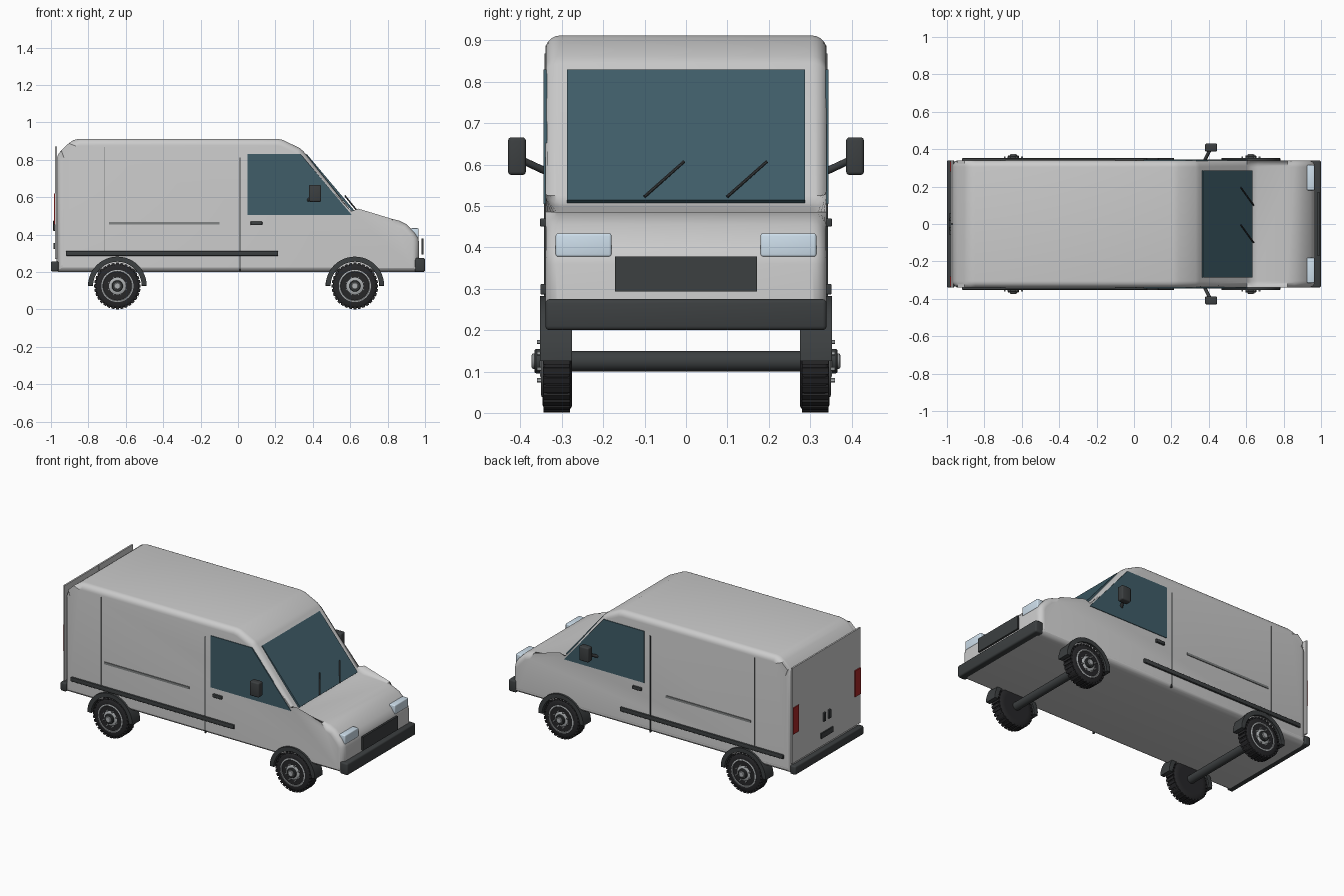
import bpy, bmesh
from math import sin, cos, pi, radians
from mathutils import Vector, Matrix

if "Cube" in bpy.data.objects:
    bpy.data.objects.remove(bpy.data.objects["Cube"])


def mat(name, r, g, b):
    m = bpy.data.materials.new(name)
    m.diffuse_color = (r, g, b, 1)
    m.use_nodes = True
    m.node_tree.nodes["Principled BSDF"].inputs["Base Color"].default_value = m.diffuse_color
    return m


PAINT = mat("paint", .72, .74, .73)
DARK = mat("dark_plastic", .045, .05, .052)
RUBBER = mat("rubber", .02, .02, .022)
GLASS = mat("glass", .05, .11, .14)
LAMP = mat("lamp", .62, .74, .84)
RED = mat("tail_red", .4, .02, .02)
STEEL = mat("steel", .42, .44, .45)
TRIM = mat("trim", .22, .23, .23)


def finish(name, bm, m, smooth=True):
    bmesh.ops.recalc_face_normals(bm, faces=bm.faces)
    me = bpy.data.meshes.new(name)
    bm.to_mesh(me)
    bm.free()
    ob = bpy.data.objects.new(name, me)
    bpy.context.collection.objects.link(ob)
    me.materials.append(m)
    if smooth:
        bpy.ops.object.select_all(action='DESELECT')
        ob.select_set(True)
        bpy.context.view_layer.objects.active = ob
        bpy.ops.object.shade_smooth_by_angle(angle=radians(35))
    return ob


def add_box(bm, lo, hi):
    lo, hi = Vector(lo), Vector(hi)
    mx = Matrix.Translation((lo + hi) / 2) @ Matrix.Diagonal((*(hi - lo), 1))
    return bmesh.ops.create_cube(bm, size=1, matrix=mx)["verts"]


def box(name, lo, hi, m, bevel=0):
    bm = bmesh.new()
    add_box(bm, lo, hi)
    if bevel:
        bmesh.ops.bevel(bm, geom=bm.edges[:], offset=bevel, segments=3, profile=.5, affect='EDGES')
    return finish(name, bm, m)


def side_box(name, x0, x1, z0, z1, y0, y1, m, bevel=0):
    for s, n in ((-1, "right"), (1, "left")):
        a, b = sorted((s * y0, s * y1))
        box(f"{name}_{n}", (x0, a, z0), (x1, b, z1), m, bevel)


def prism(name, pts, y0, y1, m, bevel=0):
    # x-z outline extruded along y, optionally rounding both rims
    bm = bmesh.new()
    a = [bm.verts.new((x, y0, z)) for x, z in pts]
    b = [bm.verts.new((x, y1, z)) for x, z in pts]
    caps = [bm.faces.new(a), bm.faces.new(b)]
    n = len(pts)
    for i in range(n):
        j = (i + 1) % n
        bm.faces.new((a[i], a[j], b[j], b[i]))
    if bevel:
        rim = [e for f in caps for e in f.edges]
        bmesh.ops.bevel(bm, geom=rim, offset=bevel, segments=5, profile=.5, affect='EDGES')
    return finish(name, bm, m)


def rod(name, p, q, r, m, n=12):
    p, q = Vector(p), Vector(q)
    d = q - p
    mx = Matrix.Translation((p + q) / 2) @ d.to_track_quat('Z', 'Y').to_matrix().to_4x4()
    bm = bmesh.new()
    bmesh.ops.create_cone(bm, cap_ends=True, segments=n, radius1=r, radius2=r, depth=d.length, matrix=mx)
    return finish(name, bm, m)


def lathe(bm, c, s, prof, n=40):
    # (radius, y) profile spun about the axle
    rings = [[bm.verts.new((c[0] + r * cos(2 * pi * i / n), s * y, c[1] + r * sin(2 * pi * i / n)))
              for i in range(n)] for r, y in prof]
    for a, b in zip(rings, rings[1:]):
        for i in range(n):
            j = (i + 1) % n
            bm.faces.new((a[i], a[j], b[j], b[i]))
    bm.faces.new(rings[0])
    bm.faces.new(rings[-1])


# Body shell
body = [(-.97, .21), (-.97, .80), (-.962, .828), (-.945, .85), (-.905, .888), (-.88, .905), (-.85, .912),
        (.21, .912), (.24, .906), (.33, .862), (.35, .845), (.605, .525), (.625, .507), (.66, .497),
        (.82, .485), (.86, .475), (.90, .456), (.945, .41), (.962, .385), (.968, .36), (.968, .21), (.96, .2), (-.96, .2)]
prism("body_shell", body, -.34, .34, PAINT, .035)

# Bumpers and grille
box("front_bumper", (.945, -.34, .2), (1, .34, .275), DARK, .01)
box("rear_bumper", (-1, -.34, .203), (-.96, .34, .257), DARK, .008)
box("grille", (.98, -.172, .293), (.992, .172, .378), DARK)

# Windscreen and wipers
top, low = Vector((.368, 0, .83)), Vector((.633, 0, .515))
nrm = Vector((.765, 0, .644))
quad = [top, low, low - nrm * .012, top - nrm * .012]
prism("windscreen", [(v.x, v.z) for v in quad], -.287, .287, GLASS)
for i, y in enumerate((-.1, .1)):
    rod(f"wiper_{i}", (.64, y, .523), (.572, y + .095, .607), .004, DARK, 8)

# Side windows, seams, strips, handles, lamps and rear doors
for s, n in ((-1, "right"), (1, "left")):
    prism("side_window_" + n, [(.05, .505), (.05, .83), (.335, .83), (.608, .505)], s * .33, s * .344, GLASS)
side_box("door_seam", .007, .013, .205, .812, .33, .343, DARK)
side_box("cargo_seam", -.717, -.713, .31, .868, .33, .342, TRIM)
side_box("slide_rail", -.69, -.10, .453, .467, .33, .345, TRIM)
side_box("rub_strip", -.92, .215, .286, .312, .33, .352, DARK, .004)
side_box("door_handle", .067, .13, .45, .47, .33, .353, DARK, .004)
side_box("headlight", .925, .966, .377, .434, .18, .315, LAMP, .006)
side_box("rear_door", -.978, -.968, .27, .87, .002, .34, PAINT)
side_box("tail_light", -.984, -.974, .455, .62, .28, .335, RED)
side_box("rear_handle", -.988, -.974, .42, .475, .015, .035, DARK, .003)
box("plate_mount", (-.986, -.06, .322), (-.974, .06, .355), DARK)

# Mirrors
side_box("mirror", .38, .445, .575, .666, .387, .43, DARK, .008)
for s, n in ((-1, "right"), (1, "left")):
    rod("mirror_arm_" + n, (.375, s * .335, .582), (.405, s * .395, .61), .009, DARK)

# Wheels, axles and arches
tire = [(.085, .275), (.108, .275), (.117, .281), (.119, .288), (.119, .335), (.116, .341), (.106, .347), (.084, .347)]
rim = [(.086, .30), (.086, .349), (.079, .351), (.074, .343), (.045, .347), (.036, .353), (.034, .353)]
hub = [(.03, .34), (.03, .362), (.027, .366), (.019, .366)]
cap = [(.019, .35), (.019, .37), (.015, .373)]
TREADS = 32
for wx, wn in ((-.645, "rear"), (.625, "front")):
    c = (wx, .125)
    rod(wn + "_axle", (wx, -.29, .125), (wx, .29, .125), .025, DARK, 24)
    for s, sn in ((-1, "right"), (1, "left")):
        tag = f"{wn}_{sn}_"
        bm = bmesh.new()
        lathe(bm, c, s, tire)
        for i in range(TREADS):
            vs = add_box(bm, (-.008, s * .312 - .032, .112), (.008, s * .312 + .032, .1245))
            bmesh.ops.transform(bm, verts=vs, matrix=Matrix.Translation((wx, 0, .125))
                                @ Matrix.Rotation(2 * pi * i / TREADS, 4, 'Y'))
        finish(tag + "tire", bm, RUBBER)
        for pn, prof, m in (("rim", rim, STEEL), ("hub", hub, DARK), ("hub_cap", cap, STEEL)):
            bm = bmesh.new()
            lathe(bm, c, s, prof)
            finish(tag + pn, bm, m)
        for i in range(8):
            a = 2 * pi * (i + .5) / 8
            x, z = wx + .05 * cos(a), .125 + .05 * sin(a)
            rod(f"{tag}lug_{i}", (x, s * .34, z), (x, s * .36, z), .005, STEEL, 6)
            a += pi / 8
            x, z = wx + .06 * cos(a), .125 + .06 * sin(a)
            rod(f"{tag}vent_{i}", (x, s * .338, z), (x, s * .3465, z), .006, DARK, 10)
        arc = [(r * cos(pi * k / 24), r * sin(pi * k / 24)) for r, ks in
               ((.157, range(25)), (.13, range(24, -1, -1))) for k in ks]
        prism(tag + "wheel_arch", [(wx + x, .125 + z) for x, z in arc], s * .275, s * .353, DARK, .004)
